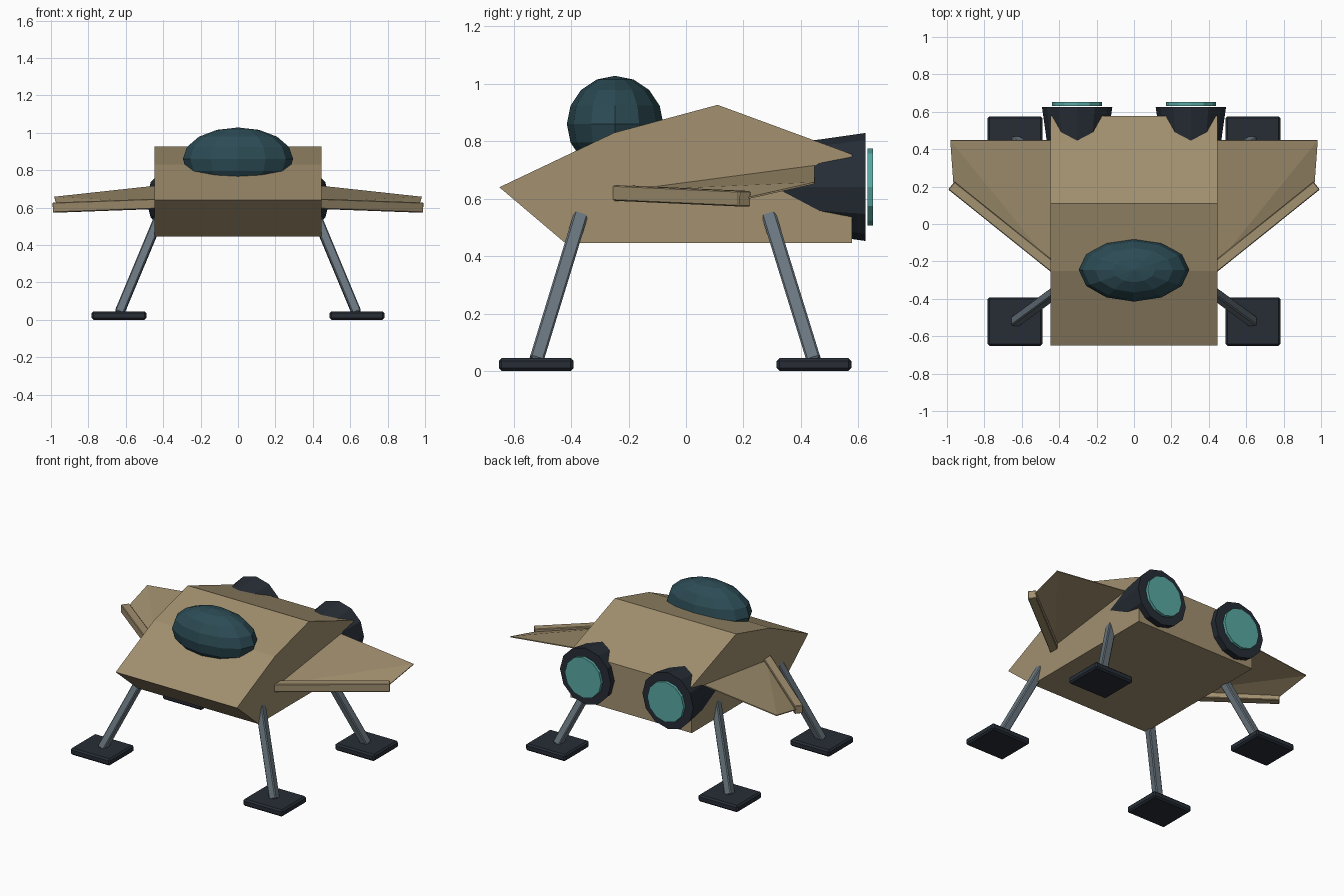
import bpy, bmesh, math
from mathutils import Vector, Matrix

if "Cube" in bpy.data.objects:
    bpy.data.objects.remove(bpy.data.objects["Cube"])


def material(name, rgb):
    m = bpy.data.materials.new(name)
    m.diffuse_color = (*rgb, 1)
    m.use_nodes = True
    m.node_tree.nodes["Principled BSDF"].inputs["Base Color"].default_value = m.diffuse_color
    return m


TAN = material("tan_plating", (0.36, 0.28, 0.16))
DARK = material("dark_metal", (0.02, 0.027, 0.037))
STEEL = material("strut_steel", (0.14, 0.18, 0.21))
GLASS = material("canopy_glass", (0.025, 0.07, 0.09))
GLOW = material("engine_glow", (0.10, 0.40, 0.37))


def finish(name, bm, mat, mirror=False, bevel=0):
    bmesh.ops.recalc_face_normals(bm, faces=bm.faces)
    me = bpy.data.meshes.new(name)
    bm.to_mesh(me)
    bm.free()
    me.materials.append(mat)
    ob = bpy.data.objects.new(name, me)
    bpy.context.collection.objects.link(ob)
    if bevel:
        b = ob.modifiers.new("bevel", 'BEVEL')
        b.width, b.segments = bevel, 1
    if mirror:
        ob.modifiers.new("mirror", 'MIRROR')
    return ob


def box(name, center, size, mat, bevel=0):
    bm = bmesh.new()
    bmesh.ops.create_cube(bm, size=1, matrix=Matrix.Translation(center) @ Matrix.Diagonal((*size, 1)))
    return finish(name, bm, mat, True, bevel)


def beam(name, a, b, width, ref, mat, bevel=0.006):
    # square bar from a to b, one side perpendicular to ref
    a, b = Vector(a), Vector(b)
    d = (b - a).normalized()
    v = d.cross(Vector(ref)).normalized()
    u = v.cross(d)
    rot = Matrix((u, v, d)).transposed().to_4x4()
    bm = bmesh.new()
    bmesh.ops.create_cube(bm, size=1, matrix=Matrix.Translation((a + b) / 2) @ rot
                          @ Matrix.Diagonal((width, width, (b - a).length, 1)))
    return finish(name, bm, mat, True, bevel)


def drum(name, x, z, y0, y1, r0, r1, mat, bevel=0):
    # 12-sided cone section along y
    bm = bmesh.new()
    bmesh.ops.create_cone(bm, cap_ends=True, segments=12, radius1=r0, radius2=r1, depth=y1 - y0,
                          matrix=Matrix.Translation((x, (y0 + y1) / 2, z))
                          @ Matrix.Rotation(-math.pi / 2, 4, 'X'))
    return finish(name, bm, mat, True, bevel)


# Hull: side profile extruded across the width
profile = [(-0.65, 0.64), (-0.25, 0.83), (0.11, 0.927), (0.578, 0.755), (0.578, 0.445), (-0.42, 0.445)]
bm = bmesh.new()
face = bm.faces.new([bm.verts.new((-0.447, y, z)) for y, z in profile])
ext = bmesh.ops.extrude_face_region(bm, geom=[face])
bmesh.ops.translate(bm, vec=(0.894, 0, 0), verts=[g for g in ext["geom"] if isinstance(g, bmesh.types.BMVert)])
finish("hull", bm, TAN)

# Canopy bubble
bm = bmesh.new()
bmesh.ops.create_uvsphere(bm, u_segments=12, v_segments=8, radius=1,
                          matrix=Matrix.Translation((0, -0.247, 0.86)) @ Matrix.Diagonal((0.295, 0.168, 0.168, 1)))
finish("canopy", bm, GLASS)

# Wings: thin twisted panels with a square leading-edge spar
bm = bmesh.new()
pts = [(0.43, -0.23, 0.625), (0.965, 0.215, 0.602), (0.982, 0.448, 0.655), (0.43, 0.448, 0.715)]
q = [bm.verts.new(p) for p in pts]
bm.faces.new((q[0], q[1], q[2]))
bm.faces.new((q[0], q[2], q[3]))
wing = finish("wing", bm, TAN)
s = wing.modifiers.new("thickness", 'SOLIDIFY')
s.thickness, s.offset = 0.006, 0
wing.modifiers.new("mirror", 'MIRROR')
beam("wing_leading_edge", (0.40, -0.257, 0.621), (0.976, 0.205, 0.60), 0.054, (0, 0, 1), TAN, 0.004)

# Engines and glowing exhaust discs
drum("engine", 0.304, 0.641, 0.265, 0.625, 0.137, 0.188, DARK)
drum("engine_exhaust", 0.304, 0.641, 0.632, 0.651, 0.134, 0.134, GLOW)

# Landing legs and foot pads
for label, top_y, foot_y in (("front", -0.343, -0.522), ("rear", 0.265, 0.446)):
    beam(label + "_leg", (0.391, top_y, 0.62), (0.635, foot_y, 0.035), 0.05, (1, 0, 0), STEEL)
    box(label + "_foot", (0.636, foot_y, 0.0225), (0.292, 0.26, 0.045), DARK, 0.01)
